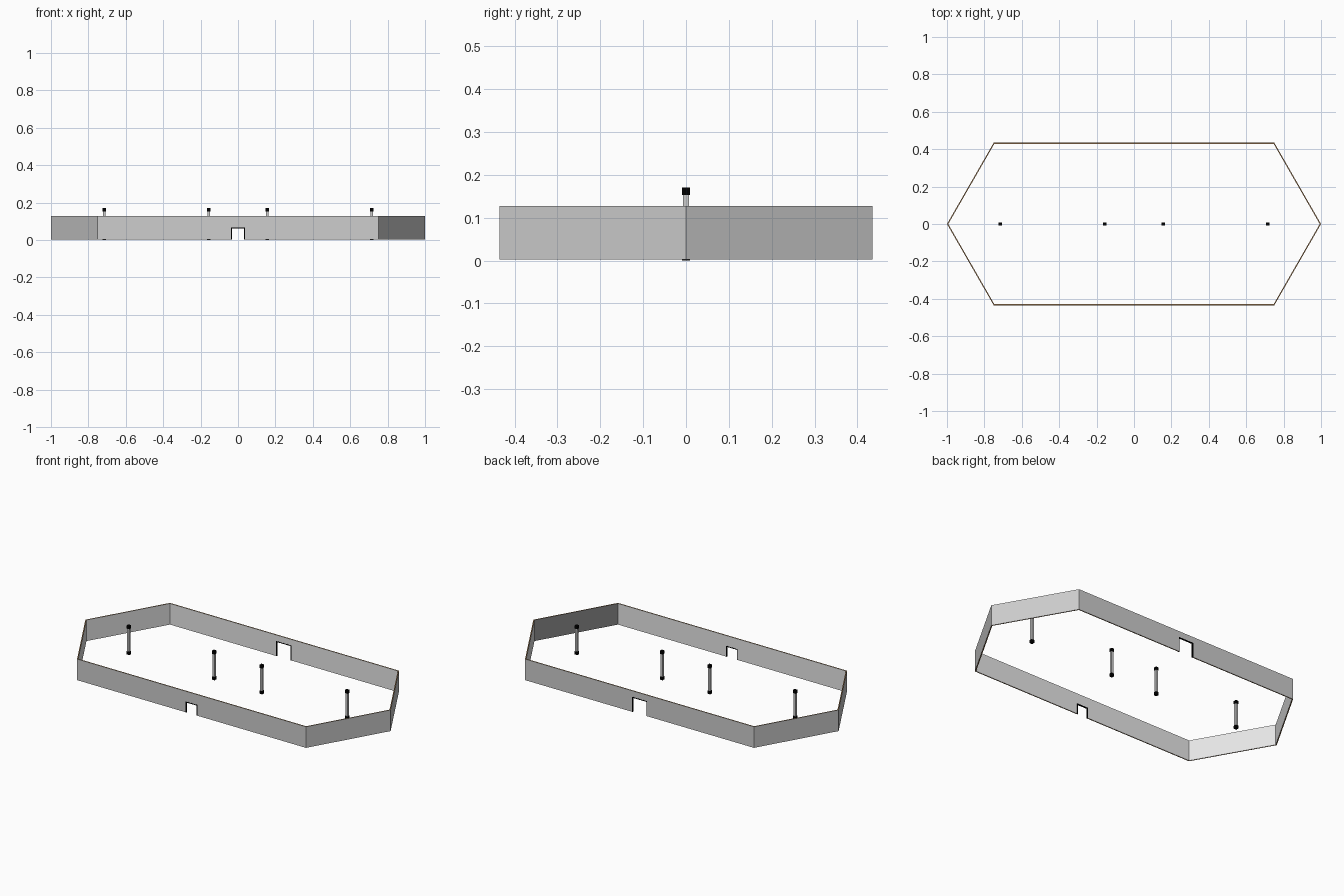
import bpy, bmesh, math
from mathutils import Vector

if "Cube" in bpy.data.objects:
    bpy.data.objects.remove(bpy.data.objects["Cube"])

Z0, Z1, T, HY = 0.003, 0.128, 0.006, 0.435


def material(name, rgb):
    m = bpy.data.materials.new(name)
    m.diffuse_color = (*rgb, 1)
    m.use_nodes = True
    m.node_tree.nodes["Principled BSDF"].inputs["Base Color"].default_value = m.diffuse_color
    return m


outer_grey = material("outer wall grey", (0.61, 0.61, 0.61))
inner_grey = material("inner wall light grey", (0.8, 0.8, 0.8))
dark_grey = material("end panel dark grey", (0.25, 0.25, 0.25))
edge_brown = material("edge brown", (0.38, 0.22, 0.10))
trim_black = material("trim black", (0.0, 0.0, 0.0))
post_grey = material("post grey", (0.6, 0.6, 0.6))


def finish(name, bm, mats):
    me = bpy.data.meshes.new(name)
    bm.to_mesh(me)
    bm.free()
    ob = bpy.data.objects.new(name, me)
    bpy.context.collection.objects.link(ob)
    for m in mats:
        me.materials.append(m)
    return ob


def box(bm, lo, hi):
    lo, hi = Vector(lo), Vector(hi)
    g = bmesh.ops.create_cube(bm, size=1)
    for v in g["verts"]:
        v.co = (lo + hi) / 2 + v.co * (hi - lo)


# Perimeter wall: stretched hexagon, long sides notched for openings
plan = [(-1, 0), (-0.75, -HY), (0.75, -HY), (1, 0), (0.75, HY), (-0.75, HY)]
doors = {1: (0.038, 0.067), 4: (0.05, 0.092)}   # side index: half width, top height
bm = bmesh.new()
low = [bm.verts.new((x, y, Z0)) for x, y in plan]
high = [bm.verts.new((x, y, Z1)) for x, y in plan]
for i in range(6):
    j = (i + 1) % 6
    notch = []
    if i in doors:
        w, h = doors[i]
        s = 1 if low[j].co.x > low[i].co.x else -1
        y = low[i].co.y
        notch = [bm.verts.new((s * x, y, z)) for x, z in
                 ((-w, Z0), (-w, h), (w, h), (w, Z0))]
    f = bm.faces.new([low[i], *notch, low[j], high[j], high[i]])
    f.material_index = 3 if i == 2 else 0     # front right end is dark inside
# Slots run outer, inner, rim for plain sides and then for the dark end
wall = finish("perimeter_wall", bm, [outer_grey, inner_grey, edge_brown,
                                     outer_grey, dark_grey, edge_brown])
mod = wall.modifiers.new("thickness", "SOLIDIFY")
mod.thickness = T
mod.offset = -1
mod.use_even_offset = True
mod.material_offset = 1
mod.material_offset_rim = 2

# Black lining inside each opening
for name, (w, h), s in (("front_opening_lining", doors[1], -1),
                        ("back_opening_lining", doors[4], 1)):
    bm = bmesh.new()
    t, d, y = 0.005, T / 2 + 0.0005, s * (HY - T / 2)
    for side in (-1, 1):
        a, b = sorted((side * w, side * (w - t)))
        box(bm, (a, y - d, Z0), (b, y + d, h))
    box(bm, (-w + t, y - d, h - t), (w - t, y + d, h))
    finish(name, bm, [trim_black])


# Square posts with black blocks at both ends
def block(name, x, r, z0, z1, mat):
    bm = bmesh.new()
    box(bm, (x - r, -r, z0), (x + r, r, z1))
    finish(name, bm, [mat])


for x in (-0.715, -0.156, 0.156, 0.715):
    block("post", x, 0.007, 0.018, 0.153, post_grey)
    block("post_foot", x, 0.009, 0, 0.018, trim_black)
    block("post_cap", x, 0.009, 0.153, 0.171, trim_black)
